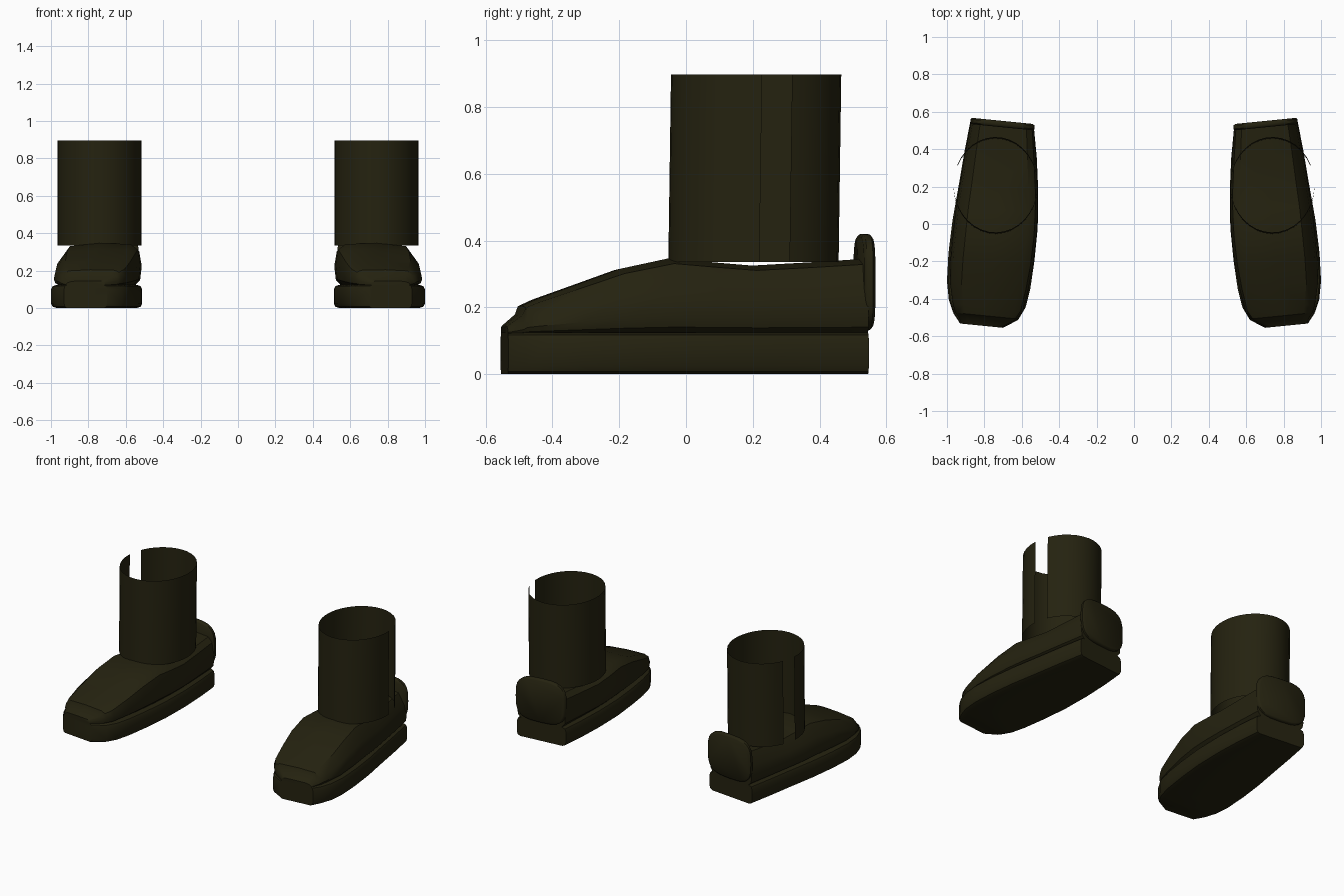
import bpy, bmesh, math

if "Cube" in bpy.data.objects:
    bpy.data.objects.remove(bpy.data.objects["Cube"])

mat = bpy.data.materials.new("dark olive")
mat.diffuse_color = (0.018, 0.016, 0.005, 1)
mat.use_nodes = True
mat.node_tree.nodes["Principled BSDF"].inputs["Base Color"].default_value = mat.diffuse_color


def finish(name, bm, angle=35, closed=True):
    """Turn a bmesh into a smooth, mirrored object."""
    if closed:
        bmesh.ops.recalc_face_normals(bm, faces=bm.faces[:])
    me = bpy.data.meshes.new(name)
    bm.to_mesh(me)
    bm.free()
    me.materials.append(mat)
    ob = bpy.data.objects.new(name, me)
    bpy.context.collection.objects.link(ob)
    bpy.ops.object.select_all(action='DESELECT')
    ob.select_set(True)
    bpy.context.view_layer.objects.active = ob
    bpy.ops.object.shade_smooth_by_angle(angle=math.radians(angle))
    mod = ob.modifiers.new("other_foot", 'MIRROR')
    mod.use_mirror_merge = False
    return ob


def skew(x, y):
    # toe and heel are cut at a slight angle
    return y + 0.1 * (x - 0.75)


def bridge(bm, rings):
    for a, b in zip(rings, rings[1:]):
        n = len(a)
        for i in range(n):
            j = (i + 1) % n
            bm.faces.new((a[i], a[j], b[j], b[i]))
    bm.faces.new(rings[0])
    bm.faces.new(rings[-1])


def loft(name, stations, profile, z0):
    """Loft a cross-section along the foot: y, inner x, outer x, top z."""
    bm = bmesh.new()
    rings = []
    for y, xi, xo, zt in stations:
        ring = []
        for u, w in profile:
            x = xi + (xo - xi) * u
            ring.append(bm.verts.new((x, skew(x, y), z0 + (zt - z0) * w)))
        rings.append(ring)
    bridge(bm, rings)
    return finish(name, bm)


# Sole: plan outline with rounded edges
outline = [(-0.55, 0.70, 0.93), (-0.50, 0.62, 0.965), (-0.43, 0.58, 0.99),
           (-0.33, 0.555, 1.0), (-0.18, 0.533, 0.992), (0.0, 0.515, 0.97),
           (0.2, 0.512, 0.935), (0.38, 0.52, 0.905), (0.535, 0.535, 0.875)]
sole_profile = [(0.07, 0), (0.93, 0), (0.98, 0.06), (1, 0.2), (1, 0.8),
                (0.98, 0.94), (0.92, 1), (0.08, 1), (0.02, 0.94), (0, 0.8),
                (0, 0.2), (0.02, 0.06)]
loft("sole", [(y, a, b, 0.125) for y, a, b in outline], sole_profile, 0.0)

# Upper: rises from the toe to the ankle, then runs level to the heel
upper = [(-0.55, 0.71, 0.92, 0.145), (-0.505, 0.64, 0.945, 0.18),
         (-0.495, 0.625, 0.955, 0.205), (-0.45, 0.595, 0.968, 0.225),
         (-0.33, 0.565, 0.985, 0.268), (-0.2, 0.54, 0.98, 0.315),
         (-0.05, 0.522, 0.965, 0.347), (0.08, 0.515, 0.95, 0.335),
         (0.2, 0.515, 0.93, 0.325), (0.38, 0.525, 0.9, 0.335),
         (0.535, 0.535, 0.872, 0.345)]
upper_profile = [(0.1, 0), (0.9, 0), (0.98, 0.1), (1, 0.25), (0.97, 0.6),
                 (0.85, 0.93), (0.5, 1), (0.12, 0.98), (0.03, 0.85),
                 (0, 0.5), (0.02, 0.15)]
loft("upper", upper, upper_profile, 0.118)

# Heel counter: rounded pad standing behind the ankle
bm = bmesh.new()
rings = []
for y, s in ((0.522, 0.94), (0.53, 1), (0.548, 1), (0.556, 0.94)):
    ring = []
    for i in range(28):
        t = math.tau * i / 28
        c, d = math.cos(t), math.sin(t)
        x = 0.703 + 0.172 * s * math.copysign(abs(c) ** 0.6, c)
        z = 0.275 + 0.145 * s * math.copysign(abs(d) ** 0.6, d)
        ring.append(bm.verts.new((x, skew(x, y), z)))
    rings.append(ring)
bridge(bm, rings)
finish("heel_counter", bm, 50)

# Shaft: thin open tube with a slit on the outer side
bm = bmesh.new()
start, end, n = math.radians(25), math.radians(364), 32
prev = None
for i in range(n + 1):
    t = start + (end - start) * i / n
    x, y = 0.74 + 0.225 * math.cos(t), 0.21 + 0.255 * math.sin(t)
    low = bm.verts.new((x, y - 0.008, 0.335))
    high = bm.verts.new((x, y, 0.897))
    if prev:
        bm.faces.new((prev[0], low, high, prev[1]))
    prev = (low, high)
finish("shaft", bm, 35, closed=False)
